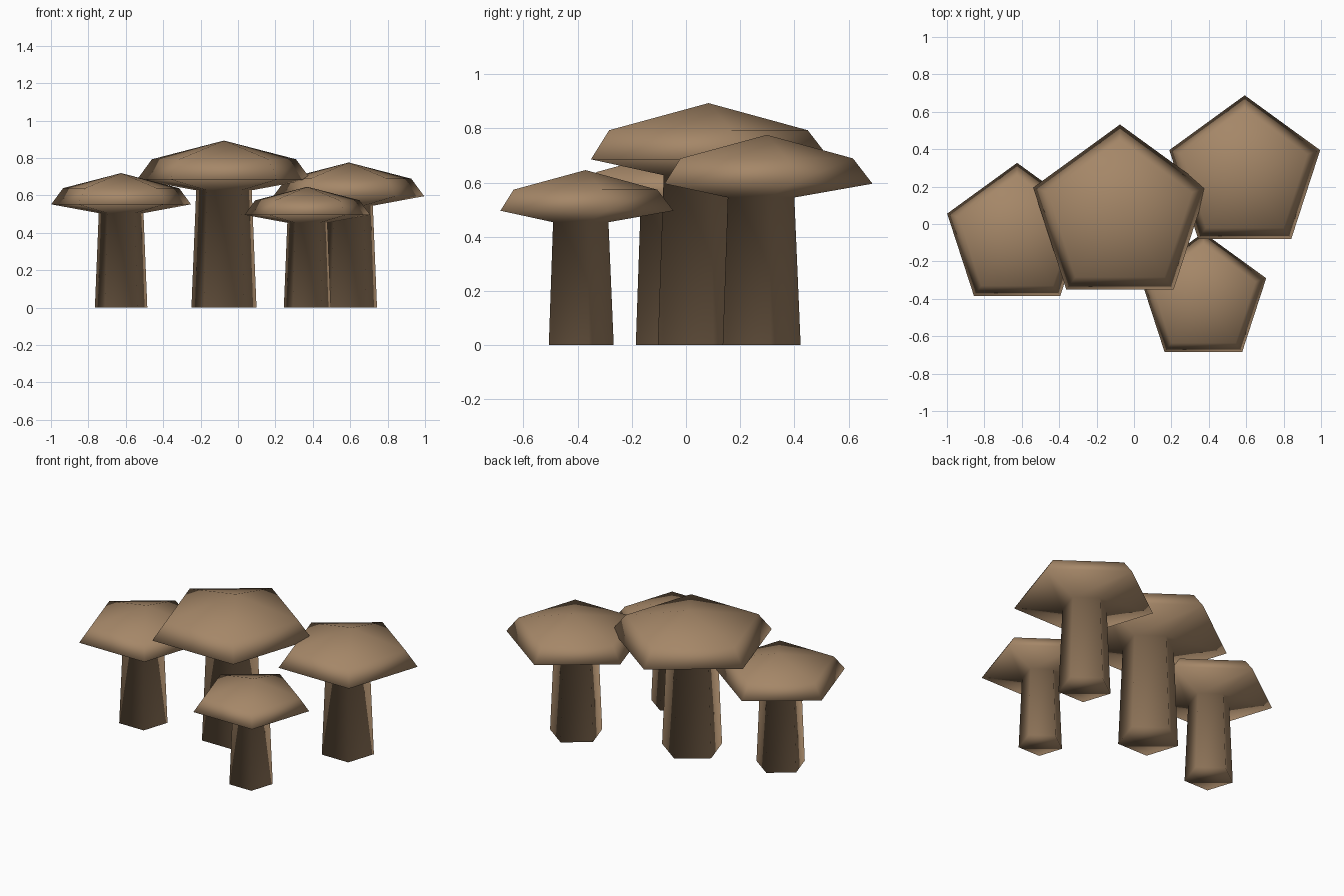
import bpy, bmesh, math

if "Cube" in bpy.data.objects:
    bpy.data.objects.remove(bpy.data.objects["Cube"])

SIDES = 5
# ring profile (radius, height) as a multiple of cap radius
PROFILE = [(0.375, 0.0), (0.32, 1.285), (1.0, 1.405), (0.83, 1.625)]
APEX_SHIFT, APEX_HEIGHT = 0.08, 1.83

brown = bpy.data.materials.new("mushroom brown")
brown.diffuse_color = (0.376, 0.242, 0.138, 1.0)
brown.use_nodes = True
brown.node_tree.nodes["Principled BSDF"].inputs["Base Color"].default_value = brown.diffuse_color


def mushroom(name, x, y, r):
    bm = bmesh.new()
    rings = []
    for rad, z in PROFILE:
        ring = []
        for i in range(SIDES):
            a = math.pi / 2 + i * 2 * math.pi / SIDES
            ring.append(bm.verts.new((r * rad * math.cos(a), r * rad * math.sin(a), r * z)))
        rings.append(ring)
    # stem, underside of the cap and cap rim
    for low, high in zip(rings, rings[1:]):
        for i in range(SIDES):
            j = (i + 1) % SIDES
            bm.faces.new((low[i], low[j], high[j], high[i]))
    # stem base and pointed cap top
    bm.faces.new(rings[0][::-1])
    apex = bm.verts.new((0, r * APEX_SHIFT, r * APEX_HEIGHT))
    for i in range(SIDES):
        bm.faces.new((rings[-1][i], rings[-1][(i + 1) % SIDES], apex))
    bmesh.ops.recalc_face_normals(bm, faces=bm.faces)
    for f in bm.faces:
        f.smooth = True
    mesh = bpy.data.meshes.new(name)
    bm.to_mesh(mesh)
    bm.free()
    mesh.materials.append(brown)
    obj = bpy.data.objects.new(name, mesh)
    obj.location = (x, y, 0)
    bpy.context.collection.objects.link(obj)


mushroom("large_mushroom", -0.075, 0.044, 0.488)
mushroom("left_mushroom", -0.625, -0.066, 0.393)
mushroom("right_mushroom", 0.592, 0.264, 0.424)
mushroom("small_mushroom", 0.371, -0.399, 0.353)
